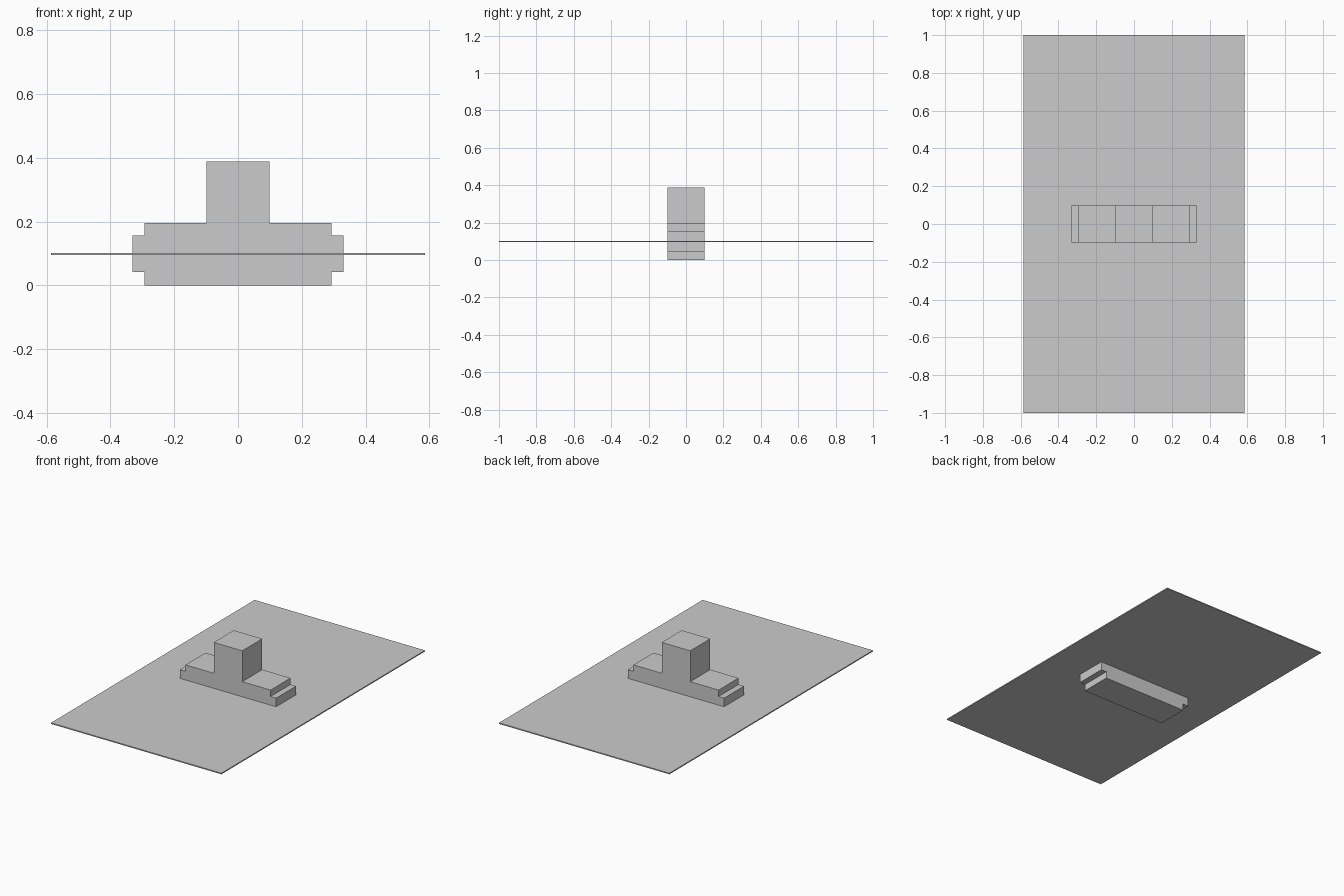
import bpy, bmesh

if "Cube" in bpy.data.objects:
    bpy.data.objects.remove(bpy.data.objects["Cube"])


def finish(name, bm):
    bmesh.ops.recalc_face_normals(bm, faces=bm.faces[:])
    mesh = bpy.data.meshes.new(name)
    bm.to_mesh(mesh)
    bm.free()
    obj = bpy.data.objects.new(name, mesh)
    bpy.context.collection.objects.link(obj)
    return obj


def extruded_profile(name, half, depth):
    """Mirror a half outline (x, z) about x = 0 and extrude it along y."""
    outline = half + [(-x, z) for x, z in reversed(half)]
    bm = bmesh.new()
    face = bm.faces.new([bm.verts.new((x, -depth / 2, z)) for x, z in outline])
    ext = bmesh.ops.extrude_face_region(bm, geom=[face])
    moved = [v for v in ext["geom"] if isinstance(v, bmesh.types.BMVert)]
    bmesh.ops.translate(bm, verts=moved, vec=(0, depth, 0))
    return finish(name, bm)


# Stepped body with stub ends and a central tower
extruded_profile("stepped_body", [
    (0.293, 0.0), (0.293, 0.042), (0.331, 0.042), (0.331, 0.156),
    (0.293, 0.156), (0.293, 0.196), (0.098, 0.196), (0.098, 0.388),
], 0.196)

# Thin wide plate passing through the body
extruded_profile("flat_plate", [(0.586, 0.095), (0.586, 0.102)], 2.0)
